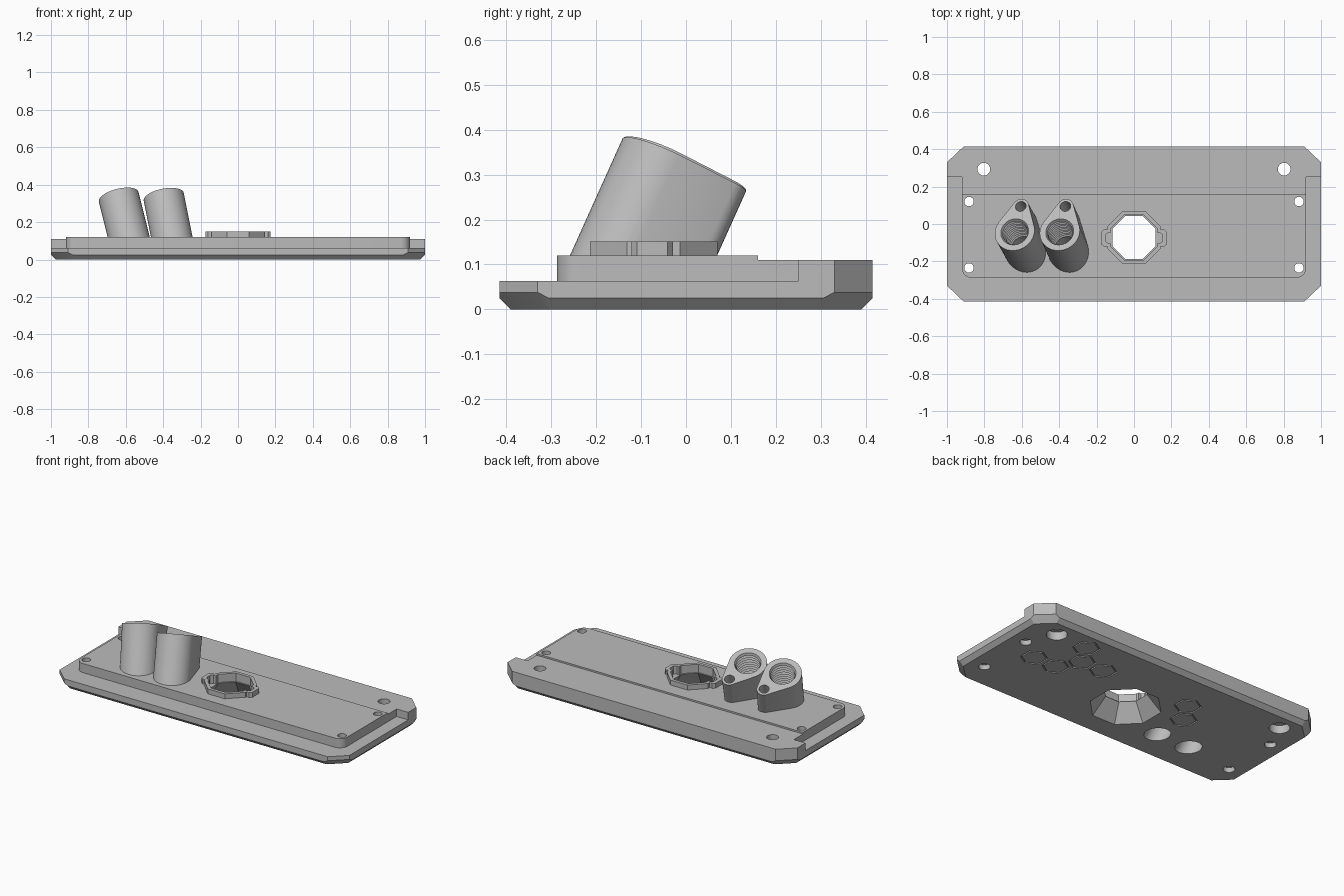
import bpy, bmesh, math
from mathutils import Vector, Matrix

if "Cube" in bpy.data.objects:
    bpy.data.objects.remove(bpy.data.objects["Cube"])

grey = bpy.data.materials.new("plain_grey")
grey.diffuse_color = (0.5, 0.5, 0.5, 1)
grey.use_nodes = True
grey.node_tree.nodes["Principled BSDF"].inputs["Base Color"].default_value = grey.diffuse_color


def finish(bm, name):
    bmesh.ops.recalc_face_normals(bm, faces=bm.faces)
    me = bpy.data.meshes.new(name)
    bm.to_mesh(me)
    bm.free()
    me.materials.append(grey)
    ob = bpy.data.objects.new(name, me)
    bpy.context.collection.objects.link(ob)
    return ob


def hull(points, name):
    bm = bmesh.new()
    for p in points:
        bm.verts.new(p)
    bmesh.ops.convex_hull(bm, input=bm.verts)
    bmesh.ops.dissolve_limit(bm, angle_limit=0.01, verts=bm.verts, edges=bm.edges)
    return finish(bm, name)


def prism(outline, z0, z1, name):
    bm = bmesh.new()
    face = bm.faces.new([bm.verts.new((x, y, z0)) for x, y in outline])
    top = bmesh.ops.extrude_face_region(bm, geom=[face])["geom"]
    bmesh.ops.translate(bm, vec=(0, 0, z1 - z0),
                        verts=[v for v in top if isinstance(v, bmesh.types.BMVert)])
    return finish(bm, name)


def ngon(cx, cy, r, n, turn=0.0):
    return [(cx + r * math.cos(turn + math.tau * i / n),
             cy + r * math.sin(turn + math.tau * i / n)) for i in range(n)]


def octagon(ap, cy=-0.072):
    return ngon(0, cy, ap / math.cos(math.pi / 8), 8, math.pi / 8)


def box(x0, x1, y0, y1, z0, z1, name):
    return prism([(x0, y0), (x1, y0), (x1, y1), (x0, y1)], z0, z1, name)


def lathe(profile, matrix, name, n=40):
    """Closed solid of revolution around local z from (height, radius) pairs."""
    bm = bmesh.new()
    rings = [[bm.verts.new(matrix @ Vector((x, y, t))) for x, y in ngon(0, 0, r, n)]
             for t, r in profile]
    for a, b in zip(rings, rings[1:]):
        for i in range(n):
            bm.faces.new((a[i], a[(i + 1) % n], b[(i + 1) % n], b[i]))
    bm.faces.new(rings[0])
    bm.faces.new(rings[-1])
    return finish(bm, name)


def combine(target, tool, op):
    mod = target.modifiers.new(op.lower(), "BOOLEAN")
    mod.operation, mod.object, mod.solver = op, tool, "EXACT"
    bpy.context.view_layer.objects.active = target
    bpy.ops.object.modifier_apply(modifier=mod.name)
    bpy.data.objects.remove(tool, do_unlink=True)


def cut(tool):
    combine(plate, tool, "DIFFERENCE")


def add(tool):
    combine(plate, tool, "UNION")


# Plate body: clipped corners, bevelled underside
pts = []
for sx in (-1, 1):
    for sy in (-1, 1):
        for x, y, z in ((1, .33, .12), (.91, .415, .12), (1, .33, .038), (.91, .415, .038),
                        (1, .305, .025), (.885, .415, .025), (.975, .305, 0), (.885, .39, 0)):
            pts.append((sx * x, sy * y, z))
plate = hull(pts, "mounting_plate")

# Rebate around front and sides, with rounded front corners on the deck
R, DX, DY = 0.05, 0.92, -0.287
arc = [(DX - R + R * math.cos(a), DY + R - R * math.sin(a))
       for a in (math.pi / 2 * i / 8 for i in range(9))]
rebate = [(-1.2, .25), (-1.2, -.6), (1.2, -.6), (1.2, .25), (DX, .25)]
rebate += arc + [(-x, y) for x, y in reversed(arc)] + [(-DX, .25)]
cut(prism(rebate, .063, .3, "rebate_cutter"))
# Slight step down along the back
cut(box(-1.2, 1.2, .16, .6, .11, .3, "back_step_cutter"))

# Eight-sided collar with a locking tab on each side
add(prism(octagon(.142), .08, .151, "collar"))


def tab(reach, half, z0, z1):
    c = -0.075
    return prism([(-reach, c - half + .012), (-reach + .015, c - half), (reach - .015, c - half),
                  (reach, c - half + .012), (reach, c + half - .012), (reach - .015, c + half),
                  (-reach + .015, c + half), (-reach, c + half - .012)], z0, z1, "collar_tab")


add(tab(.175, .046, .08, .151))

# Tilted sockets: teardrop body, threaded bore, small side hole
sockets = []
for top, lean in (((-.638, -.042, .335), -.25), ((-.397, -.042, .335), -.20)):
    top = Vector(top)
    axis = Vector((lean, .45, 1)).normalized()
    side = Vector((.12, 1, 0))
    v = (side - axis * side.dot(axis)).normalized()
    u = v.cross(axis)
    frame = Matrix((u, v, axis)).transposed().to_4x4()
    frame.translation = top
    outline = ngon(0, 0, .109, 48) + ngon(0, .15, .043, 24)
    upper = [frame @ Vector((x, y, 0)) for x, y in outline]
    lower = [p - axis * ((p.z - .07) / axis.z) for p in upper]
    add(hull(upper + lower, "socket_body"))
    sockets.append(frame)

for frame in sockets:
    profile = [(-.6, .068), (-.215, .068)]
    for i in range(10):
        t = -.205 + i * .02
        profile += [(t, .078), (t + .01, .068)]
    profile += [(.0, .076), (.1, .076)]
    cut(lathe(profile, frame, "threaded_bore_cutter"))
    cut(lathe([(-.14, .029), (.1, .029)], frame @ Matrix.Translation((0, .15, 0)),
              "side_hole_cutter", 24))

# Collar pocket, and flared opening to the underside
cut(prism(octagon(.122), .10, .3, "pocket_cutter"))
cut(tab(.152, .03, .10, .3))
flare = [(x, y, -.01) for x, y in octagon(.197)] + [(x, y, .11) for x, y in octagon(.107)]
cut(hull(flare, "flare_cutter"))

# Screw holes, wider underneath
for sx in (-1, 1):
    for x, y, r, wide, depth in ((.803, .293, .034, .058, .05), (.882, .12, .025, .033, .03),
                                 (.882, -.235, .025, .033, .03)):
        at = Matrix.Translation((sx * x, y, 0))
        cut(lathe([(-.1, wide), (depth, wide), (depth, r), (.3, r)], at, "screw_hole_cutter", 32))

# Thin honeycomb grooves on the underside
for x, y in ((.58, .283), (.5, .15), (.348, .15), (.58, .018), (.735, .018),
             (-.26, .153), (-.34, .022)):
    bm = bmesh.new()
    loops = [[bm.verts.new((px, py, z)) for px, py in ngon(x, y, r, 6, math.pi / 6)]
             for r, z in ((.078, -.01), (.078, .008), (.069, .008), (.069, -.01))]
    for k in range(4):
        a, b = loops[k], loops[(k + 1) % 4]
        for i in range(6):
            bm.faces.new((a[i], a[(i + 1) % 6], b[(i + 1) % 6], b[i]))
    cut(finish(bm, "groove_cutter"))

# Smooth round walls, keep hard edges
bpy.ops.object.select_all(action="DESELECT")
plate.select_set(True)
bpy.context.view_layer.objects.active = plate
bpy.ops.object.shade_smooth_by_angle(angle=math.radians(20))
